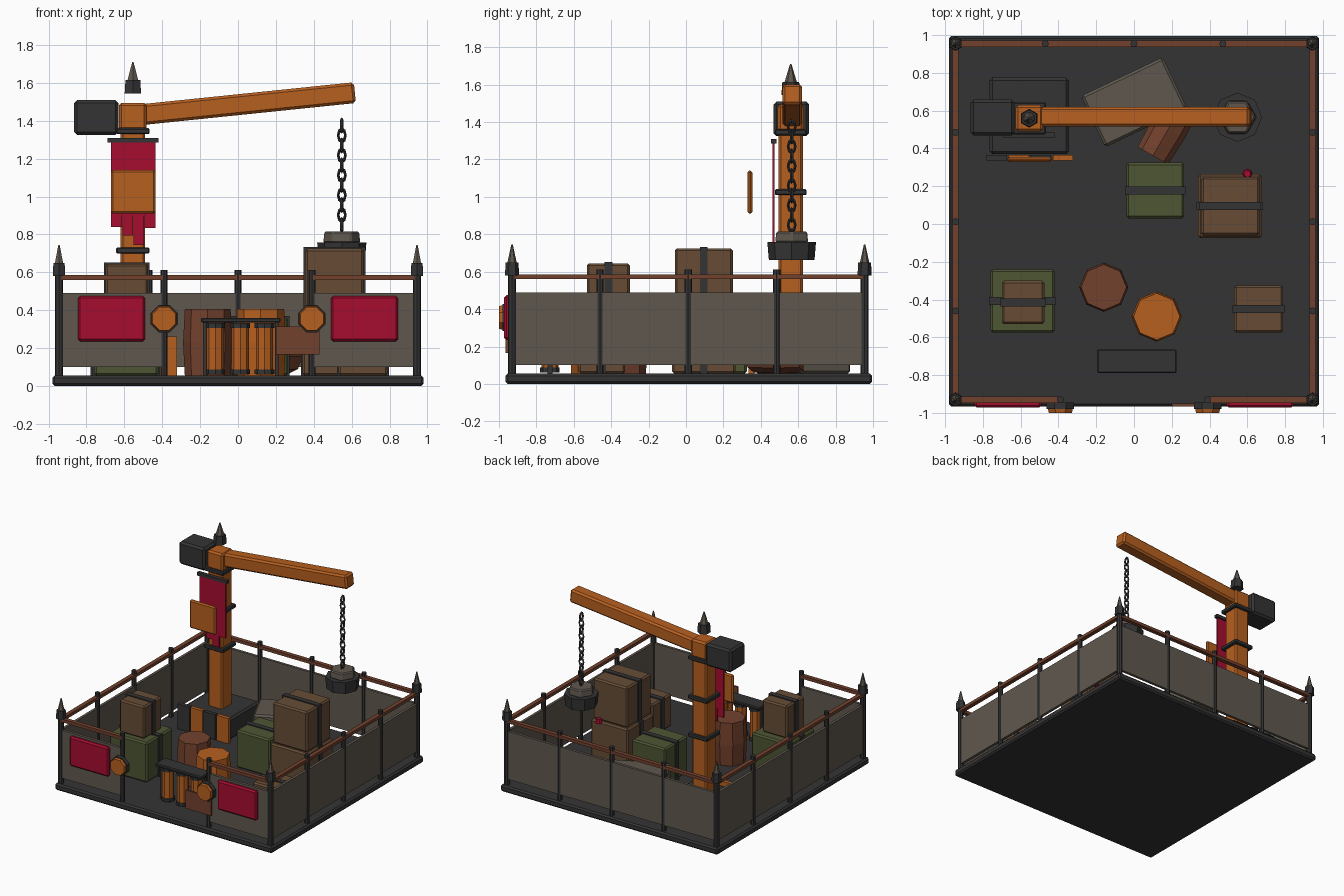
import bpy, math
from mathutils import Vector

if "Cube" in bpy.data.objects:
    bpy.data.objects.remove(bpy.data.objects["Cube"], do_unlink=True)


def material(name, r, g, b):
    m = bpy.data.materials.new(name)
    m.use_nodes = True
    m.diffuse_color = (r, g, b, 1)
    m.node_tree.nodes["Principled BSDF"].inputs["Base Color"].default_value = (r, g, b, 1)
    return m


IRON = material("dark iron", .034, .034, .035)
GREY = material("weathered grey", .115, .097, .077)
ORANGE = material("orange wood", .47, .115, .014)
RUST = material("rust brown", .17, .053, .026)
RED = material("crimson", .38, .004, .028)
GREEN = material("olive green", .075, .092, .034)
BROWN = material("crate brown", .135, .073, .036)


def finish(name, mat, bevel=0):
    ob = bpy.context.object
    ob.name = name
    ob.data.materials.append(mat)
    if bevel:
        mod = ob.modifiers.new("edge", "BEVEL")
        mod.width = bevel
        mod.segments = 1
    return ob


def box(name, mat, x, y, z, bevel=0, turn=(0, 0, 0)):
    """Box from (low, high) extents on each axis, turned about its centre."""
    centre = [(a + b) / 2 for a, b in (x, y, z)]
    bpy.ops.mesh.primitive_cube_add(size=1, location=centre)
    ob = bpy.context.object
    size = [b - a for a, b in (x, y, z)]
    for v in ob.data.vertices:
        v.co = Vector(c * s for c, s in zip(v.co, size))
    ob.rotation_euler = turn
    return finish(name, mat, bevel)


def drum(name, mat, at, r1, r2, height, sides=8, turn=(0, 0, 0), bevel=0):
    """Prism or cone standing on its given centre."""
    bpy.ops.mesh.primitive_cone_add(vertices=sides, radius1=r1, radius2=r2,
                                    depth=height, location=at, rotation=turn)
    return finish(name, mat, bevel)


def barrel(name, mat, at, r, height, turn=(0, 0, 0)):
    """Octagonal barrel with a slight belly."""
    for side in (0, 1):
        lower, upper = (r * .93, r) if side == 0 else (r, r * .93)
        offset = Vector((0, 0, height * (side - .5) / 2))
        from_euler = bpy.data.objects.new("axis", None).matrix_world.to_3x3().to_euler()
        from_euler[:] = turn
        offset.rotate(from_euler)
        drum(name, mat, Vector(at) + offset, lower, upper, height / 2, 8, turn)


def crate(name, mat, x, y, z):
    """Bevelled crate with an iron strap around its middle."""
    box(name, mat, x, y, z, .012)
    mid, g = (y[0] + y[1]) / 2, .008
    box(name + "_strap", IRON, (x[0] - g, x[1] + g), (mid - .021, mid + .021), (z[0], z[1] + g))


def finial(name, x, y, z, r):
    drum(name + "_collar", IRON, (x, y, z + .035), r, r * .9, .07, 6)
    drum(name + "_spike", GREY, (x, y, z + .115), r * .68, .004, .1, 6)


# Base slab
FRONT, BACK, SIDE = -.93, .955, .945
FLOOR = .055
box("base", IRON, (-.98, .98), (-.965, .995), (0, FLOOR), .012)

# Fence: walls, rails and posts, with an opening at the front
wall_z, rail_z = (.1, .49), (.56, .585)


def fence_run(name, x, y):
    for part, mat, z, t in (("wall", GREY, wall_z, .011), ("rail", RUST, rail_z, .017)):
        xs = (x[0] - t, x[1] + t) if x[0] == x[1] else x
        ys = (y[0] - t, y[1] + t) if y[0] == y[1] else y
        box(name + "_" + part, mat, xs, ys, z)


def post(name, x, y, r=.019):
    drum(name, IRON, (x, y, .333), r, r, .56, 8)


fence_run("back", (-SIDE, SIDE), (BACK, BACK))
for s, label in ((-1, "right"), (1, "left")):
    fence_run(label + "_side", (s * SIDE, s * SIDE), (FRONT, BACK))
    fence_run("front_" + label, tuple(sorted((s * .39, s * SIDE))), (FRONT, FRONT))
    for y in (-.46, .012, .485):
        post(label + "_post", s * SIDE, y)
    for y in (FRONT, BACK):
        post("corner_post", s * SIDE, y, .022)
        finial("corner", s * SIDE, y, .58, .038)
    post("gate_post", s * .39, FRONT)
    post("back_post", s * .47, BACK)
    # Front panels and round bosses
    panel_x = tuple(sorted((s * .49, s * .845)))
    box("front_panel_" + label, RED, panel_x, (-.972, -.935), (.235, .475), .012)
    flat = (math.pi / 2, math.radians(22.5), 0)
    drum("boss_rim_" + label, IRON, (s * .39, -.963, .355), .078, .078, .035, 8, flat)
    drum("boss_" + label, ORANGE, (s * .39, -.985, .355), .074, .066, .03, 8, flat)
post("back_post", 0, BACK)
box("gate_board", RUST, (.2, .43), (-.965, -.95), (.165, .315))

# Crane footing with planks
PX, PY = -.555, .56
box("crane_footing", IRON, (-.765, -.345), (.37, .775), (FLOOR, .23), .015)
for i, x in enumerate((-.78, -.665, -.55, -.43)):
    box("footing_plank", ORANGE if i % 2 else IRON, (x, x + .108), (.335, .365), (FLOOR, .26))

# Crane mast, bands, counterweight and boom
box("mast", ORANGE, (PX - .065, PX + .065), (PY - .065, PY + .065), (.2, 1.37), .012)
box("mast_head", ORANGE, (PX - .073, PX + .073), (PY - .07, PY + .07), (1.35, 1.495), .014)
for z in (.715, 1.025, 1.345):
    box("mast_band", IRON, (PX - .088, PX + .088), (PY - .085, PY + .085), (z - .016, z + .016), .006)
box("counterweight", IRON, (-.865, -.632), (.468, .658), (1.325, 1.51), .016)
box("boom", ORANGE, (-.52, .62), (.515, .62), (1.435, 1.545), .014,
    (0, -math.atan(.103), 0))
finial("mast", PX, PY, 1.545, .05)

# Banner with ragged strips, rod and hanging sign
box("banner_rod", IRON, (-.69, -.42), (.455, .485), (1.285, 1.31))
box("banner", RED, (-.67, -.435), (.462, .472), (.9, 1.31))
for i, low in enumerate((.84, .795, .745, .835)):
    x = -.67 + i * .059
    box("banner_strip", RED, (x, x + .057), (.462, .472), (low, .9))
box("hanging_sign", ORANGE, (-.67, -.435), (.328, .355), (.91, 1.14), .01)

# Chain of alternating links
LX, LY = .548, .565
for i in range(11):
    bpy.ops.mesh.primitive_torus_add(major_segments=8, minor_segments=4, major_radius=.024,
                                     minor_radius=.009, location=(LX, LY, .85 + i * .0525))
    link = finish("chain_link", IRON)
    for v in link.data.vertices:
        v.co.x *= 1.3
        v.co.y *= .8
    link.rotation_euler = (math.pi / 2 * (i % 2), math.pi / 2, 0)

# Hanging weight
drum("weight_cap", GREY, (LX, LY, .785), .102, .095, .06, 6, (0, 0, math.pi / 6), .008)
drum("weight", IRON, (LX, LY, .71), .122, .13, .095, 8)

# Crates
crate("front_green_crate", GREEN, (-.76, -.42), (-.575, -.24), (FLOOR, .38))
crate("front_top_crate", BROWN, (-.7, -.475), (-.53, -.3), (.38, .645))
crate("middle_green_crate", GREEN, (-.04, .265), (.03, .325), (FLOOR, .36))
crate("lower_brown_crate", BROWN, (.34, .675), (-.075, .265), (FLOOR, .395))
crate("upper_brown_crate", BROWN, (.355, .665), (-.06, .25), (.395, .725))
crate("side_brown_crate", BROWN, (.53, .79), (-.575, -.325), (FLOOR, .32))
box("turned_grey_crate", GREY, (-.24, .24), (.495, .795), (FLOOR, .31), .014,
    (0, 0, math.radians(25.4)))
drum("red_seal", RED, (.6, .265, .4), .028, .018, .035, 8)

# Barrels
barrel("rust_barrel", RUST, (-.16, -.335, .23), .13, .35)
barrel("orange_barrel", ORANGE, (.12, -.49, .23), .133, .35)
barrel("fallen_barrel", RUST, (.18, .5, .155), .1, .32, (0, math.pi / 2, math.radians(60)))

# Rack of canisters
box("rack_top", IRON, (-.195, .225), (-.79, -.665), (.335, .36), .006)
for x in (-.175, .205):
    box("rack_leg", IRON, (x - .01, x + .01), (-.74, -.715), (FLOOR, .34))
for x in (-.12, .012, .14):
    drum("canister", ORANGE, (x, -.728, .195), .045, .045, .27)
    for z in (.075, .318):
        drum("canister_band", IRON, (x, -.728, z), .052, .052, .026)
